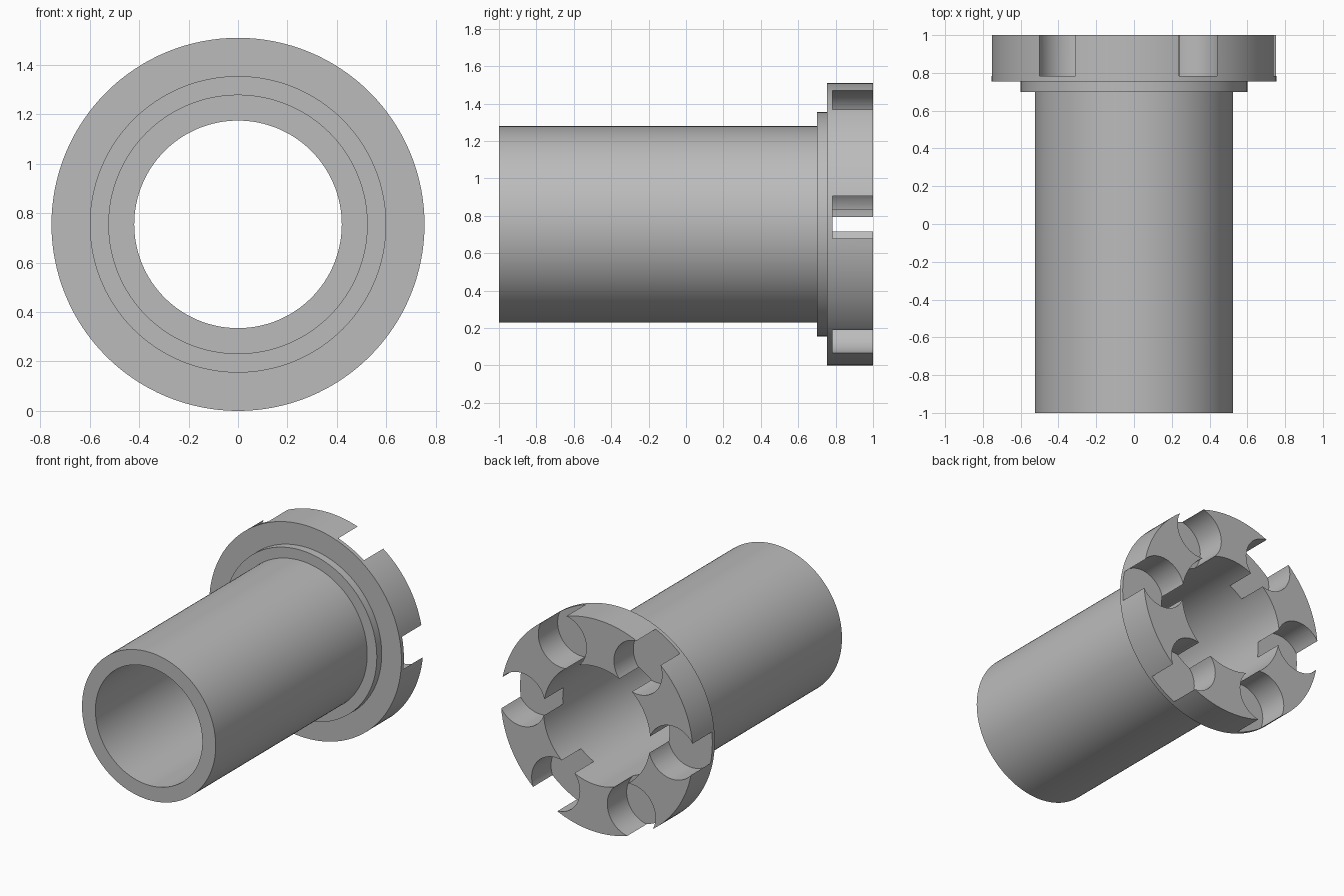
import bpy, bmesh
from math import cos, sin, radians, pi
from mathutils import Matrix, Vector

if "Cube" in bpy.data.objects:
    bpy.data.objects.remove(bpy.data.objects["Cube"], do_unlink=True)

AXIS_Z = 0.755      # height of the sleeve axis, equal to the flange radius

grey = bpy.data.materials.new("plain grey")
grey.use_nodes = True
grey.diffuse_color = (0.5, 0.5, 0.5, 1)
grey.node_tree.nodes["Principled BSDF"].inputs["Base Color"].default_value = (0.5, 0.5, 0.5, 1)


def make_object(name, bm):
    bmesh.ops.recalc_face_normals(bm, faces=bm.faces)
    mesh = bpy.data.meshes.new(name)
    bm.to_mesh(mesh)
    bm.free()
    mesh.materials.append(grey)
    obj = bpy.data.objects.new(name, mesh)
    bpy.context.collection.objects.link(obj)
    return obj


def lathe(name, profile, sides=128):
    """Closed (radius, y) profile turned about the y axis."""
    bm = bmesh.new()
    rings = [[bm.verts.new((r * cos(2 * pi * i / sides), y, AXIS_Z + r * sin(2 * pi * i / sides)))
              for i in range(sides)] for r, y in profile]
    for a, b in zip(rings, rings[1:] + rings[:1]):
        for i in range(sides):
            j = (i + 1) % sides
            bm.faces.new((a[i], a[j], b[j], b[i]))
    return make_object(name, bm)


# Hollow sleeve with a shoulder step and a wide rear flange
sleeve = lathe("flanged_sleeve", [(0.42, -1), (0.525, -1), (0.525, 0.70), (0.60, 0.70),
                                  (0.60, 0.755), (0.755, 0.755), (0.755, 1), (0.42, 1)])

# Six round pockets in the rear face, open to the rim and the bore
FLOOR_Y, DEPTH = 0.783, 0.4
bm = bmesh.new()
for k in range(6):
    a = radians(2.9 + 60 * k)
    place = Vector((0.595 * cos(a), FLOOR_Y + DEPTH / 2, AXIS_Z + 0.595 * sin(a)))
    bmesh.ops.create_cone(bm, cap_ends=True, segments=64, radius1=0.189, radius2=0.189, depth=DEPTH,
                          matrix=Matrix.Translation(place) @ Matrix.Rotation(pi / 2, 4, "X"))
cutter = make_object("pocket_cutter", bm)
cutter.hide_render = True

cut = sleeve.modifiers.new("pockets", "BOOLEAN")
cut.operation = "DIFFERENCE"
cut.solver = "EXACT"
cut.object = cutter

bpy.ops.object.select_all(action="DESELECT")
sleeve.select_set(True)
bpy.context.view_layer.objects.active = sleeve
bpy.ops.object.modifier_apply(modifier=cut.name)
bpy.data.objects.remove(cutter, do_unlink=True)
bpy.ops.object.shade_smooth_by_angle(angle=radians(30))
